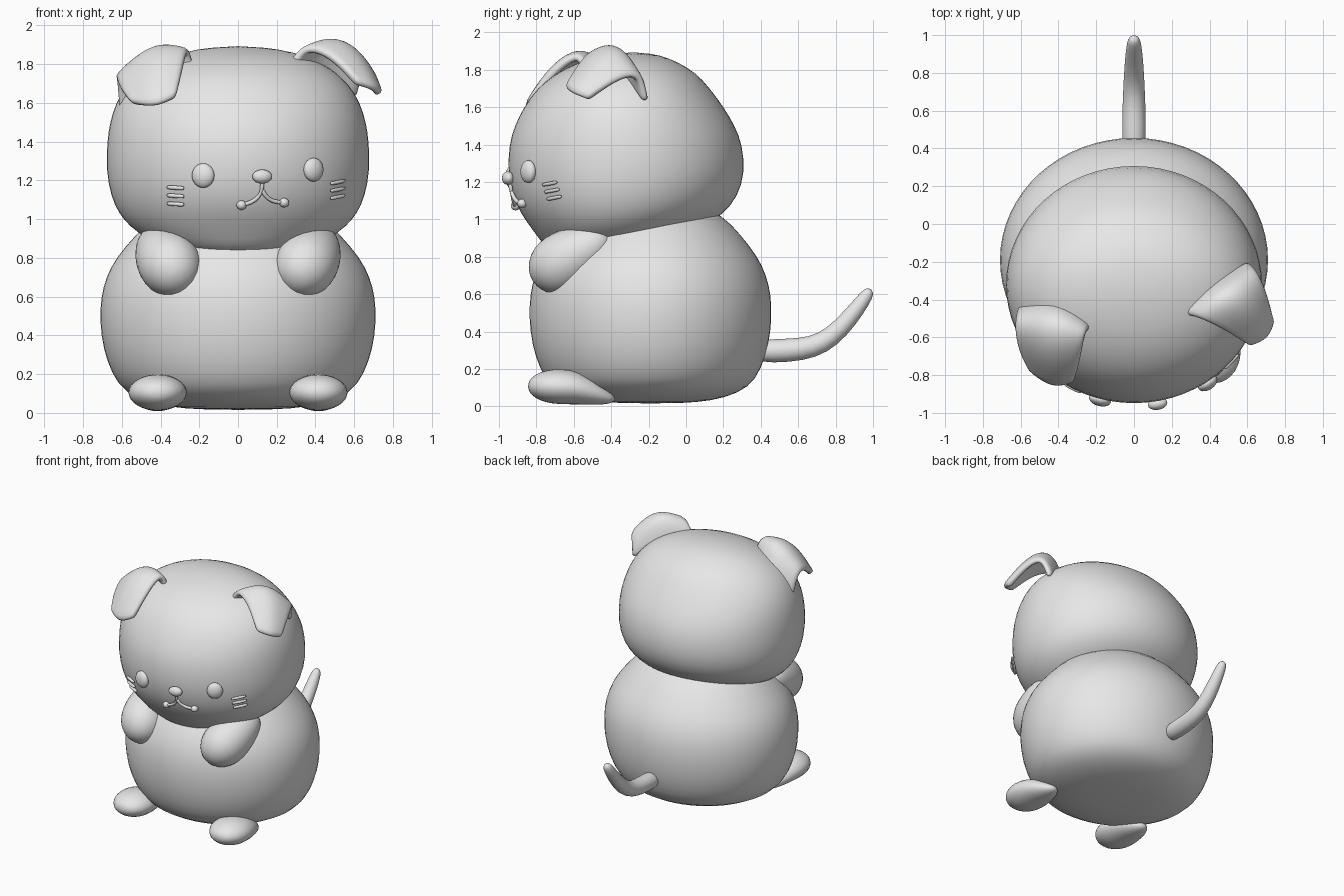
import bpy, bmesh, math
from mathutils import Vector

if "Cube" in bpy.data.objects:
    bpy.data.objects.remove(bpy.data.objects["Cube"])

grey = bpy.data.materials.new("soft_grey")
grey.diffuse_color = (0.8, 0.8, 0.8, 1)
grey.use_nodes = True
grey.node_tree.nodes["Principled BSDF"].inputs["Base Color"].default_value = grey.diffuse_color


def make(name, verts, faces, subdiv=1):
    bm = bmesh.new()
    vs = [bm.verts.new(v) for v in verts]
    for f in faces:
        bm.faces.new([vs[i] for i in f])
    bmesh.ops.recalc_face_normals(bm, faces=bm.faces)
    me = bpy.data.meshes.new(name)
    bm.to_mesh(me)
    bm.free()
    me.materials.append(grey)
    for p in me.polygons:
        p.use_smooth = True
    ob = bpy.data.objects.new(name, me)
    bpy.context.collection.objects.link(ob)
    if subdiv:
        ob.modifiers.new("smooth", 'SUBSURF').levels = subdiv
        ob.modifiers["smooth"].render_levels = subdiv
    return ob


def loft(name, start, rings, end, subdiv=1):
    """Closed skin through rings, with a pole at each end."""
    n = len(rings[0])
    verts = [start] + [v for r in rings for v in r] + [end]
    last = len(verts) - 1
    faces = []
    for j in range(n):
        k = (j + 1) % n
        faces.append((0, 1 + j, 1 + k))
        for i in range(len(rings) - 1):
            a, b = 1 + i * n, 1 + (i + 1) * n
            faces.append((a + j, a + k, b + k, b + j))
        a = 1 + (len(rings) - 1) * n
        faces.append((last, a + k, a + j))
    return make(name, verts, faces, subdiv)


def oval(c, u, v, n):
    return [c + u * math.cos(2 * math.pi * i / n) + v * math.sin(2 * math.pi * i / n)
            for i in range(n)]


def tube(name, points, radii, n=16, squash=1.0, subdiv=1):
    """Round tube; first and last points are its tips."""
    pts = [Vector(p) for p in points]
    rings = []
    for i in range(1, len(pts) - 1):
        t = (pts[i + 1] - pts[i - 1]).normalized()
        ref = Vector((0, 0, 1)) if abs(t.z) < 0.9 else Vector((0, 1, 0))
        side = t.cross(ref).normalized()
        up = side.cross(t)
        rings.append(oval(pts[i], side * radii[i - 1], up * radii[i - 1] * squash, n))
    return loft(name, pts[0], rings, pts[-1], subdiv)


# body: height, radius; oval plan
BODY = [(.02, .28), (.045, .44), (.1, .585), (.2, .655), (.33, .7), (.47, .718), (.6, .712),
        (.7, .685), (.8, .635), (.92, .53), (1.02, .43), (1.1, .25)]
loft("body", Vector((0, -.19, .015)),
     [oval(Vector((0, -.19, z)), Vector((r, 0, 0)), Vector((0, r * .91, 0)), 32) for z, r in BODY],
     Vector((0, -.19, 1.12)))

# head: height, front, back, half width
HEAD = [(.805, -.64, -.45, .15), (.84, -.745, -.2, .33), (.9, -.79, 0, .475), (.96, -.835, .1, .56),
        (1.03, -.885, .205, .62), (1.12, -.93, .28, .66), (1.25, -.957, .32, .685),
        (1.4, -.95, .305, .68), (1.5, -.92, .265, .665), (1.6, -.87, .205, .635),
        (1.7, -.8, .13, .575), (1.78, -.7, .06, .48), (1.84, -.58, -.04, .365),
        (1.88, -.43, -.14, .21)]
loft("head", Vector((0, -.53, .795)),
     [oval(Vector((0, (f + b) / 2, z)), Vector((w, 0, 0)), Vector((0, (b - f) / 2, 0)), 32)
      for z, f, b, w in HEAD], Vector((0, -.28, 1.895)))


def face_y(x, z):
    """Front surface of the head."""
    for a, b in zip(HEAD, HEAD[1:]):
        if a[0] <= z <= b[0]:
            t = (z - a[0]) / (b[0] - a[0])
            f, k, w = (a[i] + (b[i] - a[i]) * t for i in (1, 2, 3))
            return (f + k) / 2 - (k - f) / 2 * math.sqrt(max(0, 1 - (x / w) ** 2))


# arms and feet, mirrored
for s, side in ((-1, "left"), (1, "right")):
    p0, p1 = Vector((s * .29, -.82, .675)), Vector((s * .455, -.40, .92))
    ts = [0, .04, .14, .28, .45, .62, .78, .93, 1]
    tube(side + "_arm", [p0.lerp(p1, t) for t in ts], [.075, .132, .165, .168, .15, .12, .075])
    p0, p1 = Vector((s * .415, -.85, .105)), Vector((s * .415, -.37, .035))
    zs = [.105, .106, .107, .107, .105, .09, .065, .04, .035]
    tube(side + "_foot", [(s * .415, p0.lerp(p1, t).y, z) for t, z in zip(ts, zs)],
         [.075, .125, .154, .156, .135, .1, .05], squash=.62)

# tail
tube("tail", [(0, .36, .295), (0, .38, .295), (0, .55, .298), (0, .68, .315), (0, .78, .37),
              (0, .87, .465), (0, .95, .57), (0, .98, .615), (0, .99, .632)],
     [.065, .064, .06, .055, .049, .04, .03])

# folded ears: rows from base over the fold to the tip
EARS = {
    "right_ear": [[(.27, -.48, 1.80), (.42, -.33, 1.80), (.61, -.21, 1.62)],
                  [(.33, -.49, 1.89), (.47, -.35, 1.985), (.65, -.24, 1.79)],
                  [(.47, -.55, 1.85), (.60, -.43, 1.93), (.70, -.38, 1.74)],
                  [(.61, -.64, 1.70), (.71, -.61, 1.67), (.73, -.52, 1.64)]],
    "left_ear": [[(-.23, -.55, 1.78), (-.42, -.40, 1.78), (-.61, -.45, 1.54)],
                 [(-.26, -.57, 1.90), (-.43, -.50, 1.955), (-.63, -.50, 1.77)],
                 [(-.28, -.71, 1.79), (-.44, -.72, 1.86), (-.62, -.64, 1.68)],
                 [(-.32, -.83, 1.63), (-.43, -.87, 1.57), (-.55, -.77, 1.60)]]}
for name, rows in EARS.items():
    quads = [(r * 3 + c, r * 3 + c + 1, r * 3 + c + 4, r * 3 + c + 3)
             for r in range(3) for c in range(2)]
    ear = make(name, [v for r in rows for v in r], quads, 2)
    ear.modifiers["smooth"].boundary_smooth = 'PRESERVE_CORNERS'
    thick = ear.modifiers.new("thickness", 'SOLIDIFY')
    thick.thickness, thick.offset = .045, 0
    ear.modifiers.new("round_edges", 'SUBSURF').levels = 1


def ball(name, x, z, size, lift=0.0):
    bpy.ops.mesh.primitive_uv_sphere_add(segments=20, ring_count=12, radius=1,
                                         location=(x, face_y(x, z) - lift, z))
    ob = bpy.context.object
    ob.name, ob.scale = name, size
    slope = (face_y(x + .01, z) - face_y(x - .01, z)) / .02
    ob.rotation_euler.z = math.atan(slope)
    ob.data.materials.append(grey)
    bpy.ops.object.shade_smooth()


def strand(name, pts, r):
    """Thin rod lying on the face."""
    p = [Vector((x, face_y(x, z) - .008, z)) for x, z in pts]
    p = [p[0].lerp(p[1], -.05)] + p + [p[-1].lerp(p[-2], -.05)]
    tube(name, p, [r] * len(pts), 8)


# eyes, nose, mouth
ball("left_eye", -.18, 1.225, (.06, .035, .063))
ball("right_eye", .39, 1.255, (.057, .035, .061))
ball("nose", .125, 1.22, (.052, .032, .036), .012)
ball("left_mouth_end", .018, 1.072, (.026, .026, .024), .005)
ball("right_mouth_end", .238, 1.085, (.026, .026, .024), .005)
strand("mouth_left", [(.125, 1.19), (.125, 1.15), (.108, 1.115), (.07, 1.085), (.02, 1.073)], .012)
strand("mouth_right", [(.127, 1.15), (.14, 1.12), (.175, 1.09), (.238, 1.085)], .012)

# whiskers
for i in range(3):
    z = 1.162 - .042 * i
    strand(f"left_whisker_{i}", [(-.365, z + .003), (-.32, z), (-.28, z - .003)], .012)
    z = 1.19 - .038 * i
    strand(f"right_whisker_{i}", [(.48, z - .006), (.515, z), (.55, z + .008)], .011)
